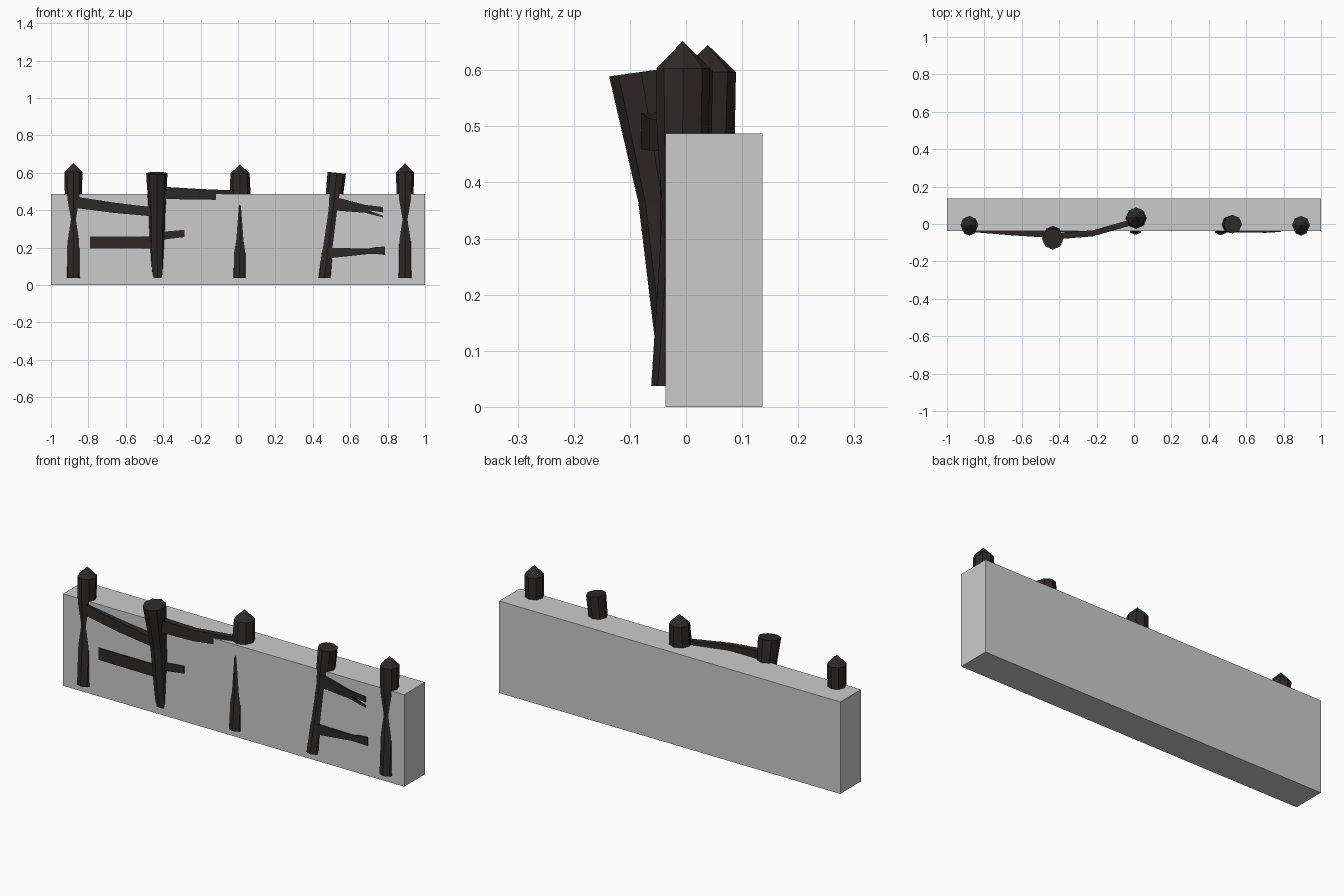
import bpy, bmesh, math

wood = bpy.data.materials.new("dark_wood")
wood.diffuse_color = (0.028, 0.022, 0.020, 1)


def loft(name, rings, tip=None):
    """Skin a list of equal rings; close the ends with caps or a point."""
    bm = bmesh.new()
    rows = [[bm.verts.new(p) for p in ring] for ring in rings]
    n = len(rows[0])
    for a, b in zip(rows, rows[1:]):
        for i in range(n):
            j = (i + 1) % n
            bm.faces.new((a[i], a[j], b[j], b[i]))
    bm.faces.new(rows[0][::-1])
    if tip:
        t = bm.verts.new(tip)
        for i in range(n):
            bm.faces.new((rows[-1][i], rows[-1][(i + 1) % n], t))
    else:
        bm.faces.new(rows[-1])
    bmesh.ops.recalc_face_normals(bm, faces=bm.faces)
    me = bpy.data.meshes.new(name)
    bm.to_mesh(me)
    bm.free()
    me.materials.append(wood)
    ob = bpy.data.objects.new(name, me)
    bpy.context.collection.objects.link(ob)
    return ob


def post(name, sections, tip=None, tilt=(0, 0)):
    """Octagonal post from (z, x, y, radius) sections; tilt slants the top."""
    rings = []
    for k, (z, x, y, r) in enumerate(sections):
        tx, ty = tilt if k == len(sections) - 1 else (0, 0)
        ring = []
        for i in range(8):
            a = i * math.pi / 4
            dx, dy = r * math.cos(a), r * math.sin(a)
            ring.append((x + dx, y + dy, z + tx * dx + ty * dy))
        rings.append(ring)
    return loft(name, rings, tip)


def rail(name, sections):
    """Rectangular rail from (x, y_front, y_back, z_low, z_high) sections."""
    return loft(name, [[(x, f, lo), (x, b, lo), (x, b, hi), (x, f, hi)]
                       for x, f, b, lo, hi in sections])


# solid grey wall block
bpy.ops.mesh.primitive_cube_add(size=1, location=(0, 0.05, 0.2435))
wall = bpy.context.object
wall.name = "wall_block"
wall.scale = (2, 0.173, 0.487)

# pointed end posts
for side, x in (("left", -0.88), ("right", 0.893)):
    post(side + "_end_post",
         [(0.037, x, -0.022, 0.040), (0.35, x, 0.003, 0.045),
          (0.49, x, -0.006, 0.046), (0.603, x, -0.005, 0.048)],
         tip=(x, -0.006, 0.652))

# leaning flat-topped posts
post("left_leaning_post",
     [(0.037, -0.43, -0.008, 0.037), (0.115, -0.432, -0.015, 0.040),
      (0.365, -0.433, -0.042, 0.043), (0.597, -0.434, -0.080, 0.057)],
     tilt=(0, 0.14))
post("right_leaning_post",
     [(0.037, 0.4625, -0.022, 0.038), (0.20, 0.48, -0.006, 0.041),
      (0.40, 0.507, -0.001, 0.045), (0.60, 0.528, -0.001, 0.049)],
     tilt=(-0.1, 0))

# pointed middle post
post("middle_post",
     [(0.037, 0.008, -0.018, 0.040), (0.24, 0.01, -0.002, 0.0425),
      (0.42, 0.01, 0.008, 0.047), (0.487, 0.011, 0.031, 0.056),
      (0.597, 0.011, 0.038, 0.051)],
     tip=(0.011, 0.039, 0.645))

# upper rails
rail("upper_left_rail", [(-0.89, -0.041, 0.0, 0.415, 0.475),
                         (-0.66, -0.060, -0.025, 0.385, 0.44),
                         (-0.43, -0.075, -0.04, 0.365, 0.412)])
rail("upper_middle_rail", [(-0.43, -0.083, -0.048, 0.460, 0.527),
                           (-0.22, -0.066, -0.034, 0.457, 0.514),
                           (0.01, 0.0, 0.032, 0.453, 0.504)])

# broken lower left rail
rail("lower_left_rail", [(-0.79, -0.041, -0.02, 0.195, 0.258),
                         (-0.40, -0.046, -0.02, 0.195, 0.258)])
rail("lower_left_stub", [(-0.42, -0.045, -0.02, 0.240, 0.283),
                         (-0.287, -0.041, -0.02, 0.256, 0.295)])

# splintered rails on the right
rail("upper_right_rail", [(0.50, -0.044, -0.02, 0.40, 0.475),
                          (0.68, -0.046, -0.02, 0.386, 0.428)])
rail("upper_right_splinter", [(0.68, -0.046, -0.02, 0.402, 0.428),
                              (0.775, -0.042, -0.02, 0.388, 0.417)])
rail("lower_splinter", [(0.68, -0.046, -0.02, 0.386, 0.405),
                        (0.775, -0.042, -0.02, 0.361, 0.371)])
rail("lower_right_rail", [(0.48, -0.043, -0.02, 0.142, 0.198),
                          (0.70, -0.047, -0.02, 0.166, 0.195),
                          (0.735, -0.046, -0.02, 0.166, 0.202),
                          (0.787, -0.041, -0.02, 0.160, 0.206)])
